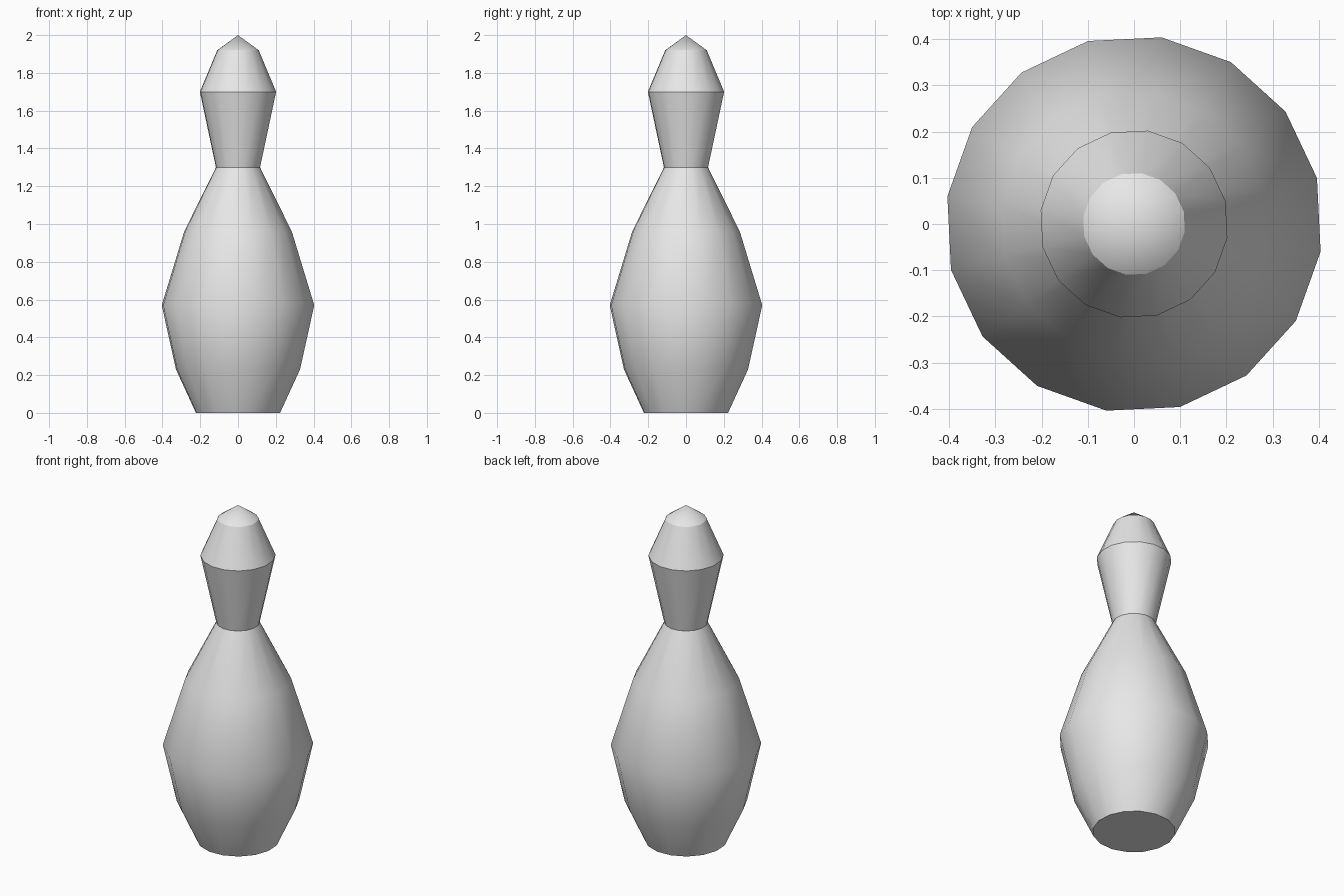
import bpy, bmesh, math

cube = bpy.data.objects.get("Cube")
if cube:
    bpy.data.objects.remove(cube, do_unlink=True)

SIDES = 16
TURN = math.radians(14.1)

# Plain grey finish
grey = bpy.data.materials.new("light_grey")
grey.use_nodes = True
colour = (0.8, 0.8, 0.8, 1)
grey.diffuse_color = colour
grey.node_tree.nodes["Principled BSDF"].inputs["Base Color"].default_value = colour

# Pin outline as (radius, height), from the base to the tip
outline = [(0.225, 0), (0.332, 0.23), (0.408, 0.57), (0.288, 0.96),
           (0.118, 1.3), (0.204, 1.7), (0.111, 1.92)]
TIP = 2.0

bm = bmesh.new()
rings = []
for radius, height in outline:
    ring = []
    for i in range(SIDES):
        a = TURN + math.tau * i / SIDES
        ring.append(bm.verts.new((radius * math.cos(a), radius * math.sin(a), height)))
    rings.append(ring)

# Flat base, side walls and pointed cap
bm.faces.new(rings[0][::-1])
tip = bm.verts.new((0, 0, TIP))
for i in range(SIDES):
    j = (i + 1) % SIDES
    for low, high in zip(rings, rings[1:]):
        bm.faces.new((low[i], low[j], high[j], high[i]))
    bm.faces.new((rings[-1][i], rings[-1][j], tip))

mesh = bpy.data.meshes.new("bowling_pin")
bm.to_mesh(mesh)
bm.free()
mesh.materials.append(grey)
pin = bpy.data.objects.new("bowling_pin", mesh)
bpy.context.collection.objects.link(pin)

# Smooth sides with crisp rims
bpy.ops.object.select_all(action="DESELECT")
pin.select_set(True)
bpy.context.view_layer.objects.active = pin
bpy.ops.object.shade_smooth_by_angle(angle=math.radians(30))
